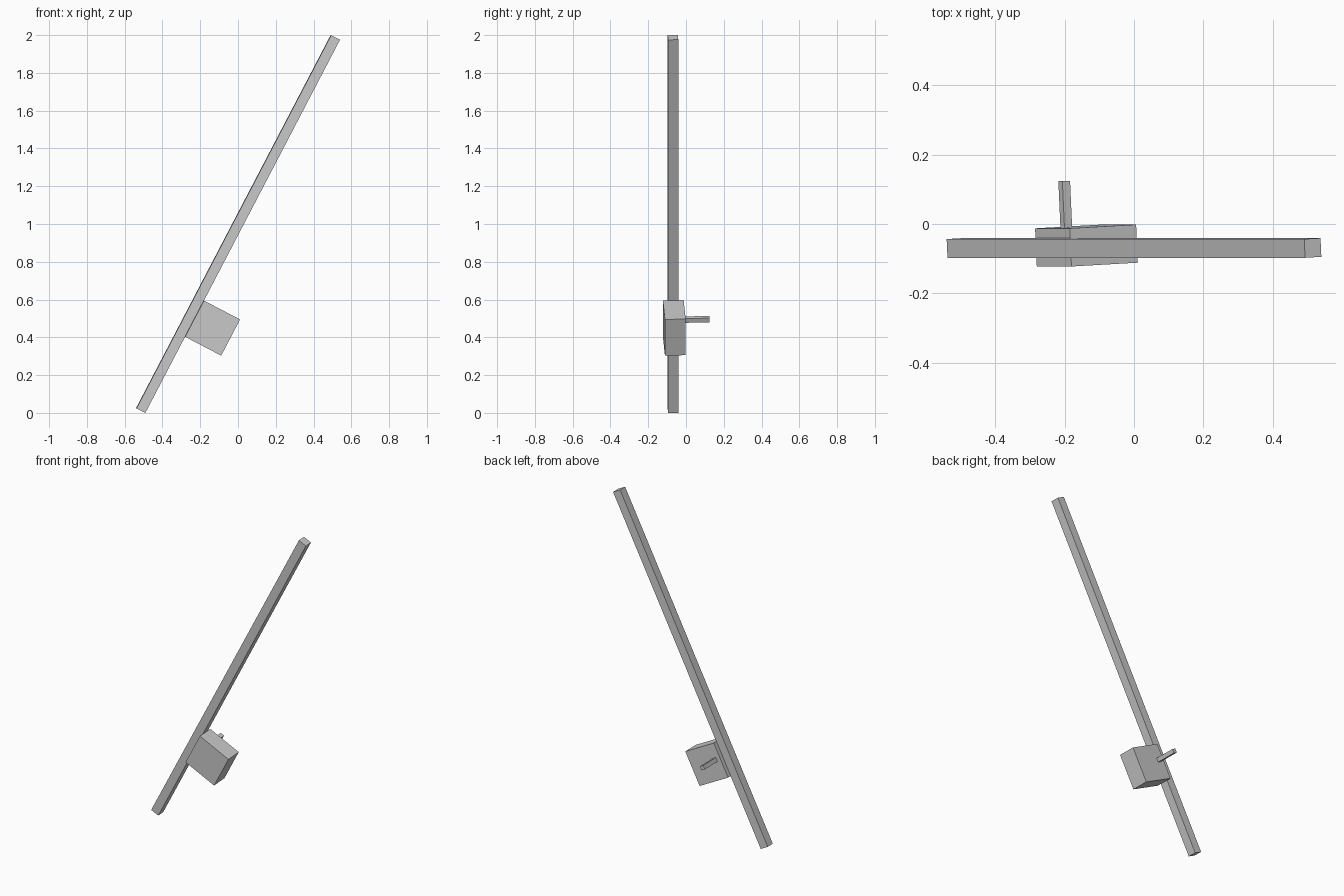
import bpy
from math import radians
from mathutils import Matrix

if "Cube" in bpy.data.objects:
    bpy.data.objects.remove(bpy.data.objects["Cube"])

# Shared orientation: leaning sideways, with a slight twist about the long axis
TILT = Matrix.Rotation(radians(27.55), 4, 'Y') @ Matrix.Rotation(radians(2.9), 4, 'Z')


def block(name, center, size):
    """Box of the given local size, tilted like the whole model."""
    bpy.ops.mesh.primitive_cube_add(size=1)
    ob = bpy.context.object
    ob.name = name
    ob.data.transform(Matrix.Diagonal((*size, 1)))
    ob.matrix_world = Matrix.Translation(center) @ TILT
    return ob


# Long square pole
block("pole", (0, -0.069, 1.0), (0.053, 0.054, 2.228))

# Block fixed to the side of the pole
block("side_block", (-0.137, -0.062, 0.45), (0.216, 0.11, 0.216))

# Thin square peg sticking out of the back of the block
block("peg", (-0.198, 0.054, 0.495), (0.025, 0.14, 0.025))
